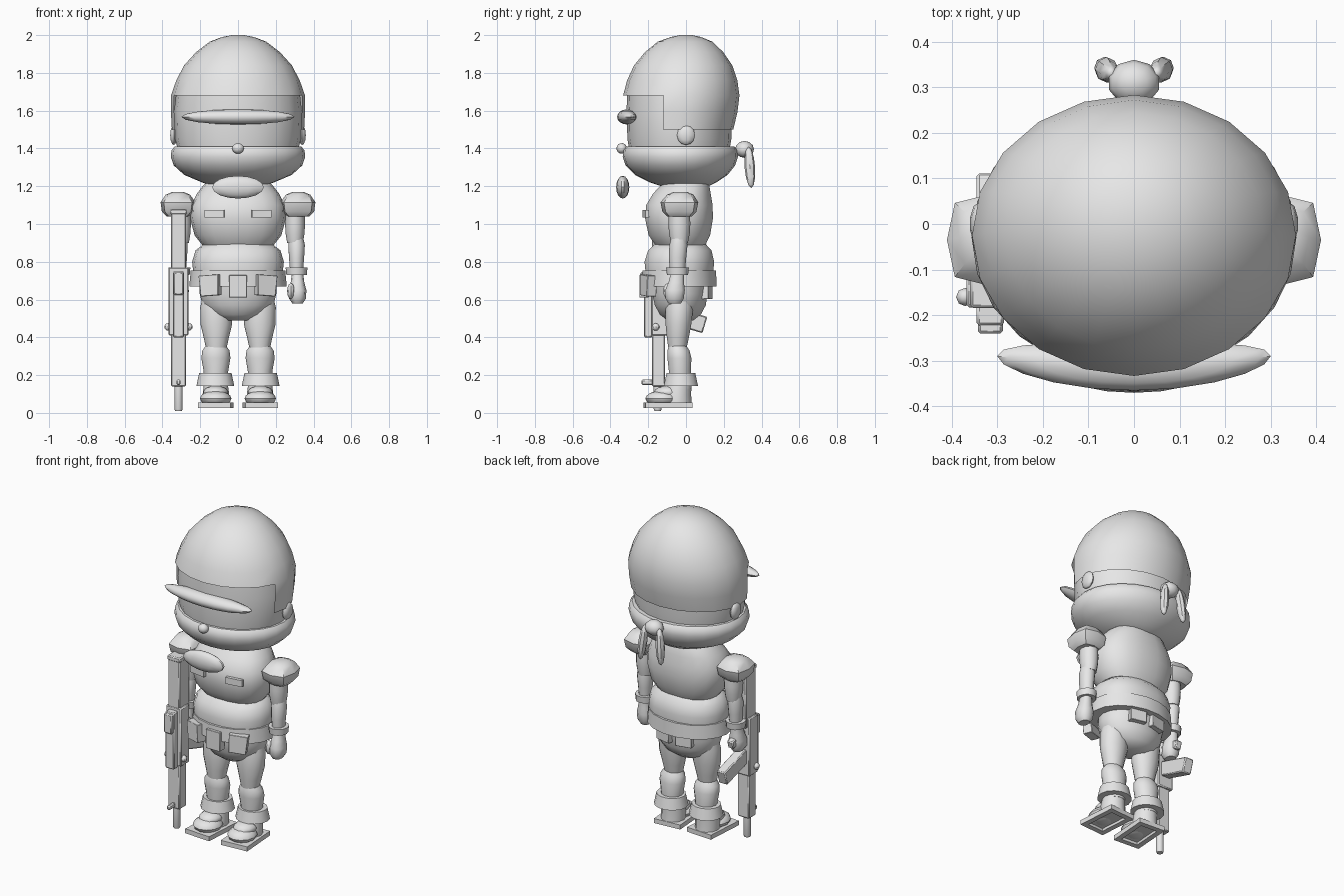
import bpy
import bmesh
from math import sin, cos, pi, radians, copysign
from mathutils import Matrix, Euler

old = bpy.data.objects.get("Cube")
if old:
    bpy.data.objects.remove(old, do_unlink=True)

grey = bpy.data.materials.new("light grey")
grey.use_nodes = True
grey.diffuse_color = (0.8, 0.8, 0.8, 1)
grey.node_tree.nodes["Principled BSDF"].inputs["Base Color"].default_value = (0.8, 0.8, 0.8, 1)
parts = []


def finish(name, bm, loc=(0, 0, 0), rot=(0, 0, 0)):
    turn = Euler([radians(a) for a in rot]).to_matrix().to_4x4()
    bm.transform(Matrix.Translation(loc) @ turn)
    bmesh.ops.recalc_face_normals(bm, faces=bm.faces)
    mesh = bpy.data.meshes.new(name)
    bm.to_mesh(mesh)
    bm.free()
    mesh.materials.append(grey)
    obj = bpy.data.objects.new(name, mesh)
    bpy.context.collection.objects.link(obj)
    parts.append(obj)


def loft(name, rings, x=0, segs=18, power=1, caps=True, keep=None):
    """Skin stacked rings given as (z, y centre, x radius, y radius)."""
    bm = bmesh.new()
    rows = []
    for z, y, rx, ry in rings:
        row = []
        for i in range(segs):
            a = 2 * pi * i / segs
            c, s = cos(a), sin(a)
            c, s = copysign(abs(c) ** power, c), copysign(abs(s) ** power, s)
            row.append(bm.verts.new((x + rx * c, y + ry * s, z)))
        rows.append(row)
    for low, high in zip(rows, rows[1:]):
        for i in range(segs):
            j = (i + 1) % segs
            bm.faces.new((low[i], low[j], high[j], high[i]))
    if caps:
        bm.faces.new(rows[0])
    bm.faces.new(rows[-1])
    if keep:
        drop = [f for f in bm.faces if not keep(f.calc_center_median())]
        bmesh.ops.delete(bm, geom=drop, context='FACES')
    finish(name, bm)


def box(name, loc, size, rot=(0, 0, 0), bevel=0.006, taper=1):
    bm = bmesh.new()
    bmesh.ops.create_cube(bm, size=1)
    bmesh.ops.scale(bm, vec=size, verts=bm.verts)
    for v in bm.verts:
        if v.co.z < 0:
            v.co.x *= taper
    if bevel:
        bmesh.ops.bevel(bm, geom=bm.edges[:], offset=bevel, segments=1, affect='EDGES')
    finish(name, bm, loc, rot)


def ball(name, loc, radii, rot=(0, 0, 0), segs=14, rows=8, bow=0):
    bm = bmesh.new()
    bmesh.ops.create_uvsphere(bm, u_segments=segs, v_segments=rows, radius=1)
    bmesh.ops.scale(bm, vec=radii, verts=bm.verts)
    for v in bm.verts:
        v.co.y += bow * v.co.x ** 2
    finish(name, bm, loc, rot)


def sole(name, loc, size, rot):
    """Flat plate with a sunken panel underneath."""
    bm = bmesh.new()
    bmesh.ops.create_cube(bm, size=1)
    bmesh.ops.scale(bm, vec=size, verts=bm.verts)
    bm.normal_update()
    under = [f for f in bm.faces if f.normal.z < -.9]
    bmesh.ops.inset_region(bm, faces=under, thickness=.045)
    bmesh.ops.inset_region(bm, faces=under, thickness=.004)
    bmesh.ops.translate(bm, verts=under[0].verts, vec=(0, 0, .014))
    finish(name, bm, loc, rot)


# Helmet with a cut-out over the face
loft("helmet", [(1.5, -.035, .35, .285), (1.59, -.028, .355, .3), (1.68, -.025, .355, .308),
                (1.76, -.02, .327, .292), (1.84, -.015, .285, .26), (1.91, -.01, .222, .207),
                (1.965, -.005, .15, .145), (1.99, 0, .085, .08), (2.0, 0, .03, .03)],
     segs=20, caps=False, keep=lambda c: c.z > 1.68 or c.y > -.13)

# Head and the thick roll round the jaw
loft("head", [(1.36, -.035, .31, .26), (1.45, -.035, .333, .275), (1.6, -.035, .338, .28),
              (1.71, -.03, .325, .28)], segs=20)
loft("jaw", [(1.19, 0, .1, .1), (1.22, -.015, .19, .175), (1.26, -.025, .285, .245),
             (1.31, -.03, .34, .29), (1.355, -.03, .356, .305), (1.39, -.03, .352, .303),
             (1.41, -.03, .335, .287)], segs=24)
ball("nose", (0, -.34, 1.4), (.032, .028, .028))
ball("chin_flap", (0, -.335, 1.195), (.14, .035, .06))

# Visor bar, bowed back towards its ends
ball("visor", (0, -.312, 1.567), (.3, .053, .04), segs=20, bow=.25)

# Knot at the back of the head
ball("knot", (0, .31, 1.395), (.058, .05, .045), segs=10, rows=6)

# Torso
loft("chest", [(.89, -.03, .19, .135), (.94, -.035, .23, .165), (1.03, -.037, .253, .182),
               (1.1, -.035, .248, .178), (1.16, -.022, .218, .155), (1.205, -.005, .183, .13),
               (1.25, 0, .13, .105)], power=.85)
loft("belly", [(.73, -.035, .235, .18), (.8, -.035, .243, .187), (.86, -.033, .225, .17),
               (.895, -.03, .18, .135)], power=.9)
loft("belt", [(.67, -.035, .258, .2), (.755, -.035, .25, .197)])
loft("hips", [(.49, -.03, .08, .07), (.52, -.03, .145, .11), (.57, -.03, .187, .137),
              (.63, -.033, .203, .148), (.7, -.03, .203, .158)])
box("front_pouch_middle", (0, -.222, .67), (.095, .05, .118), bevel=.002)

for side, s in (("left", 1), ("right", -1)):
    # Head details
    ball("ear_" + side, (s * .34, 0, 1.47), (.02, .048, .052), segs=10, rows=6)
    ball("knot_tail_" + side, (s * .06, .338, 1.3), (.025, .028, .11), (4, s * -6, 0), 8, 6)

    # Chest plates and pouches
    box("chest_plate_" + side, (s * .125, -.212, 1.055), (.105, .02, .04), (0, 0, s * 8), 0)
    box("front_pouch_" + side, (s * .145, -.2, .675), (.11, .055, .11),
        (0, s * 4, s * 22), .002, .9)
    box("back_pouch_" + side, (s * .065, .1, .645), (.1, .06, .085), (0, 0, s * -12), .002)

    # Angular shoulder pad
    loft("shoulder_pad_" + side, [(1.04, -.035, .06, .065), (1.065, -.035, .085, .09),
                                  (1.115, -.035, .092, .1), (1.155, -.03, .065, .07),
                                  (1.17, -.03, .03, .035)],
         x=s * .318, segs=8, power=.6)

    # Arm
    loft("upper_arm_" + side, [(.9, -.035, .042, .045), (.95, -.035, .05, .055),
                               (1.0, -.035, .053, .058), (1.08, -.035, .05, .055)],
         x=s * .302, segs=12)
    loft("forearm_" + side, [(.75, -.045, .034, .04), (.82, -.045, .04, .046),
                             (.89, -.04, .044, .048), (.925, -.038, .036, .04)],
         x=s * .31, segs=12)
    loft("glove_cuff_" + side, [(.73, -.045, .054, .056), (.77, -.045, .058, .06)],
         x=s * .31, segs=12)
    loft("hand_" + side, [(.58, -.06, .028, .035), (.605, -.06, .045, .05),
                          (.65, -.058, .047, .054), (.69, -.052, .036, .043),
                          (.74, -.045, .03, .036)], x=s * .315, segs=10, power=.85)
    ball("thumb_" + side, (s * .28, -.095, .645), (.02, .026, .042), segs=8, rows=6)

    # Leg
    loft("thigh_" + side, [(.345, -.045, .055, .05), (.4, -.043, .067, .06),
                           (.47, -.04, .084, .07), (.56, -.035, .085, .075),
                           (.62, -.03, .07, .07)], x=s * .115, segs=14)
    loft("shin_" + side, [(.13, -.03, .06, .06), (.22, -.032, .065, .06),
                          (.29, -.035, .077, .065), (.33, -.04, .072, .06),
                          (.36, -.045, .05, .045)], x=s * .117, segs=14)
    loft("boot_cuff_" + side, [(.143, -.027, .1, .093), (.21, -.027, .086, .078)],
         x=s * .12, segs=14)

    # Boot and sole
    loft("boot_" + side, [(.045, -.045, .07, .075), (.1, -.045, .07, .072),
                          (.16, -.035, .062, .065)], x=s * .117, segs=12)
    ball("boot_toe_" + side, (s * .118, -.125, .076), (.083, .09, .042), segs=12)
    ball("boot_instep_" + side, (s * .118, -.095, .108), (.066, .075, .036), segs=12)
    sole("sole_" + side, (s * .118, -.095, .04), (.172, .25, .028), (0, 0, s * 4))

# Rifle held upright, muzzle down, beside the right hand
gx = -.315
box("rifle_stock", (gx, -.13, .89), (.08, .1, .36))
box("rifle_stock_cap", (gx, -.13, 1.065), (.088, .108, .03))
box("rifle_receiver", (gx, -.14, .59), (.105, .085, .36))
box("rifle_fore_end", (gx, -.145, .285), (.08, .07, .29))
box("rifle_top_cover", (gx, -.2, .575), (.06, .045, .35))
box("rifle_rear_sight", (gx, -.218, .685), (.055, .045, .12))
box("rifle_front_sight", (gx, -.205, .162), (.022, .06, .028))
loft("rifle_muzzle", [(.01, -.15, .018, .018), (.02, -.15, .022, .022),
                      (.15, -.15, .022, .022)], x=gx, segs=10)
box("rifle_magazine", (gx, -.015, .5), (.06, .24, .09), (-17, 0, 0))
box("rifle_grip", (gx, -.05, .655), (.04, .14, .05), (-15, 0, 0))
for end, s in (("left", 1), ("right", -1)):
    ball("rifle_lug_" + end, (gx + s * .055, -.16, .455), (.02, .02, .02), segs=8, rows=6)

# Smooth shading with sharp edges kept
bpy.ops.object.select_all(action='DESELECT')
for obj in parts:
    obj.select_set(True)
bpy.context.view_layer.objects.active = parts[0]
bpy.ops.object.shade_smooth_by_angle(angle=radians(40))
